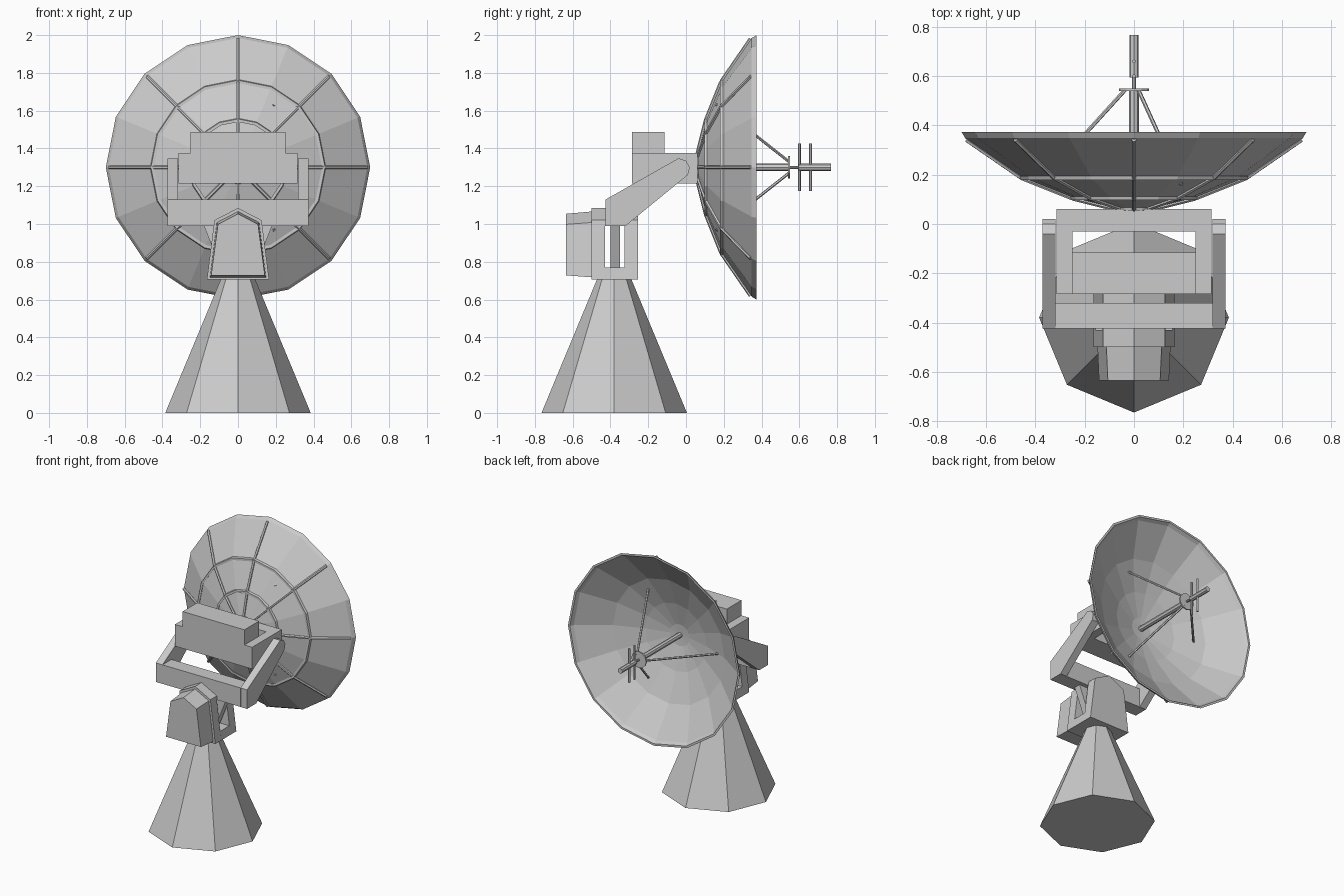
import bpy, bmesh, math
from mathutils import Vector

cube = bpy.data.objects.get("Cube")
if cube:
    bpy.data.objects.remove(cube, do_unlink=True)

grey = bpy.data.materials.new("light_grey")
grey.use_nodes = True
GREY = (0.6, 0.6, 0.6, 1)
grey.diffuse_color = GREY
grey.node_tree.nodes["Principled BSDF"].inputs["Base Color"].default_value = GREY

AXIS_Z = 1.30   # height of the dish axis
BASE_Y = -0.38  # centre of the pedestal


def finish(name, bm):
    bmesh.ops.recalc_face_normals(bm, faces=bm.faces)
    mesh = bpy.data.meshes.new(name)
    bm.to_mesh(mesh)
    bm.free()
    mesh.materials.append(grey)
    obj = bpy.data.objects.new(name, mesh)
    bpy.context.collection.objects.link(obj)
    return obj


def loft(name, start, end):
    """Solid between two matching outlines."""
    bm = bmesh.new()
    a = [bm.verts.new(p) for p in start]
    b = [bm.verts.new(p) for p in end]
    bm.faces.new(a)
    bm.faces.new(b)
    n = len(a)
    for i in range(n):
        j = (i + 1) % n
        bm.faces.new((a[i], a[j], b[j], b[i]))
    return finish(name, bm)


def prism_y(name, outline, y0, y1):
    return loft(name, [(x, y0, z) for x, z in outline], [(x, y1, z) for x, z in outline])


def prism_x(name, outline, x0, x1):
    return loft(name, [(x0, y, z) for y, z in outline], [(x1, y, z) for y, z in outline])


def box(name, x0, x1, y0, y1, z0, z1):
    return prism_y(name, [(x0, z0), (x1, z0), (x1, z1), (x0, z1)], y0, y1)


def dish_point(r, y, angle):
    return Vector((r * math.cos(angle), y, AXIS_Z + r * math.sin(angle)))


def lathe(name, profile, sides=16):
    """Spin a closed (radius, y) loop round the dish axis."""
    bm = bmesh.new()
    rings = [[bm.verts.new(dish_point(r, y, math.tau * k / sides)) for r, y in profile]
             for k in range(sides)]
    n = len(profile)
    for k in range(sides):
        a, b = rings[k], rings[(k + 1) % sides]
        for i in range(n):
            j = (i + 1) % n
            bm.faces.new((a[i], a[j], b[j], b[i]))
    bmesh.ops.remove_doubles(bm, verts=bm.verts, dist=1e-5)
    return finish(name, bm)


def rod(name, p, q, radius, sides=8):
    p, q = Vector(p), Vector(q)
    bm = bmesh.new()
    bmesh.ops.create_cone(bm, cap_ends=True, segments=sides, radius1=radius,
                          radius2=radius, depth=(q - p).length)
    turn = Vector((0, 0, 1)).rotation_difference(q - p).to_matrix().to_4x4()
    turn.translation = (p + q) / 2
    bm.transform(turn)
    return finish(name, bm)


def octagon(r, z):
    return [(r * math.cos(k * math.pi / 4), BASE_Y + r * math.sin(k * math.pi / 4), z)
            for k in range(8)]


def mirrored(half):
    """Complete a right-hand outline by mirroring it in x."""
    return half + [(-x, z) for x, z in reversed(half) if x > 0]


# Pedestal
loft("pedestal", octagon(0.385, 0), octagon(0.09, 0.71))

# Turning head: gabled block with a window through it from side to side
gable = mirrored([(0.165, 0.705), (0.125, 1.02), (0, 1.085)])
prism_y("head_front_wall", gable, -0.50, -0.43)
prism_y("head_back_wall", gable, -0.325, -0.255)
prism_y("head_floor", mirrored([(0.165, 0.705), (0.157, 0.77)]), -0.43, -0.325)
prism_y("head_roof", mirrored([(0.128, 0.99), (0.125, 1.02), (0, 1.085)]), -0.43, -0.325)
prism_y("head_web", mirrored([(0.085, 0.75), (0.185, 1.0)]), -0.40, -0.35)

# Gabled housing on the front of the head
back = mirrored([(0.148, 0.718), (0.112, 1.008), (0, 1.066)])
front = mirrored([(0.142, 0.728), (0.106, 0.998), (0, 1.054)])
loft("front_housing", [(x, -0.635, z) for x, z in front], [(x, -0.50, z) for x, z in back])

# Lifting fork: cross beam and two arms
prism_x("fork_beam", [(-0.425, 0.99), (-0.32, 0.99), (-0.32, 1.13), (-0.425, 1.13)], -0.32, 0.32)
arm = [(-0.425, 0.99), (-0.32, 0.99), (0.01, 1.26), (0.02, 1.30),
       (0.0, 1.335), (-0.04, 1.348), (-0.425, 1.13)]
for side, s in (("left", 1), ("right", -1)):
    prism_x(side + "_fork_arm", arm, s * 0.318, s * 0.372)
    box(side + "_frame_bar", *sorted((s * 0.25, s * 0.315)), -0.285, -0.03, 1.215, 1.375)

# Tilting frame and counterweight
box("frame_crossbar", -0.315, 0.315, -0.03, 0.06, 1.215, 1.375)
box("counterweight", -0.252, 0.252, -0.285, -0.115, 1.215, 1.487)

# Dish shell, outside profile then inside profile
lathe("dish", [(0, 0.06), (0.08, 0.065), (0.25, 0.108), (0.455, 0.19), (0.685, 0.348),
               (0.70, 0.374), (0.685, 0.374), (0.67, 0.35), (0.455, 0.2), (0.25, 0.118),
               (0.08, 0.075), (0, 0.07)])

# Stiffening rings and ribs on the back of the dish
for name, r, y in (("inner", 0.08, 0.06), ("middle", 0.25, 0.103), ("outer", 0.455, 0.185)):
    lathe(name + "_ring", [(r - 0.01, y - 0.006), (r + 0.006, y - 0.006),
                           (r + 0.01, y + 0.01), (r - 0.006, y + 0.01)])
rib_path = [(0.07, 0.06), (0.25, 0.105), (0.455, 0.187), (0.68, 0.342)]
for k in range(8):
    points = [dish_point(r, y, k * math.pi / 4) for r, y in rib_path]
    for p, q in zip(points, points[1:]):
        rod("dish_rib", p, q, 0.01, 6)

# Feed mast, tripod and receiver
rod("feed_mast", (0, 0.06, AXIS_Z), (0, 0.545, AXIS_Z), 0.02)
rod("feed_disc", (0, 0.54, AXIS_Z), (0, 0.55, AXIS_Z), 0.06, 12)
rod("feed_neck", (0, 0.55, AXIS_Z), (0, 0.60, AXIS_Z), 0.008)
rod("receiver", (0, 0.595, AXIS_Z), (0, 0.767, AXIS_Z), 0.019)
for k in range(3):
    a = math.pi + k * math.tau / 3
    rod("tripod_leg", dish_point(0.385, 0.16, a), dish_point(0.035, 0.545, a), 0.008, 6)
for y in (0.60, 0.66):
    rod("antenna_bar", (0, y, AXIS_Z - 0.125), (0, y, AXIS_Z + 0.125), 0.008, 6)
